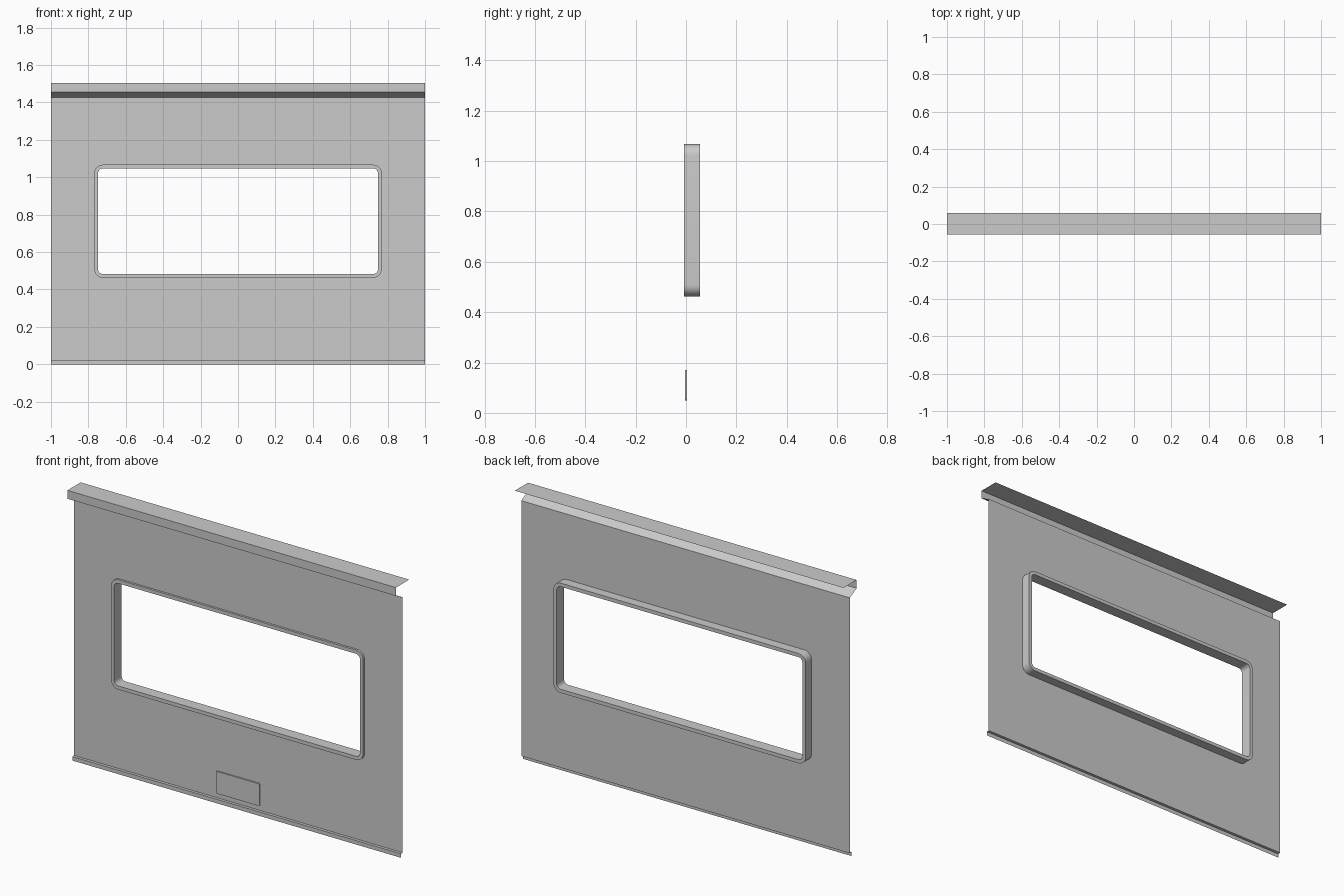
import bpy, bmesh
from math import sin, cos, pi

cube = bpy.data.objects.get("Cube")
if cube:
    bpy.data.objects.remove(cube)

grey = bpy.data.materials.new("light_grey")
grey.use_nodes = True
colour = (0.6, 0.6, 0.6, 1)
grey.diffuse_color = colour
grey.node_tree.nodes["Principled BSDF"].inputs["Base Color"].default_value = colour

WALL_Y = 0.004
WALL_BOTTOM, WALL_TOP = 0.022, 1.427
WINDOW_Z = 0.765


def finish(name, bm, smooth=False):
    mesh = bpy.data.meshes.new(name)
    bm.to_mesh(mesh)
    bm.free()
    mesh.materials.append(grey)
    obj = bpy.data.objects.new(name, mesh)
    bpy.context.collection.objects.link(obj)
    if smooth:
        bpy.ops.object.select_all(action='DESELECT')
        obj.select_set(True)
        bpy.context.view_layer.objects.active = obj
        bpy.ops.object.shade_smooth_by_angle(angle=pi / 6)
    return obj


def rounded_loop(bm, half_w, half_h, radius, y, steps=8):
    """Ring of vertices round a rounded rectangle facing the front."""
    verts = []
    corners = [(1, 1), (-1, 1), (-1, -1), (1, -1)]
    for i, (sx, sz) in enumerate(corners):
        for k in range(steps + 1):
            a = (i + k / steps) * pi / 2
            verts.append(bm.verts.new((sx * (half_w - radius) + radius * cos(a), y,
                                       WINDOW_Z + sz * (half_h - radius) + radius * sin(a))))
    return verts


def close_edges(bm, verts):
    return [bm.edges.new((v, verts[(i + 1) % len(verts)])) for i, v in enumerate(verts)]


def folded_sheet(name, profile):
    """Sheet metal strip: a (y, z) profile run along the full width."""
    bm = bmesh.new()
    rows = [[bm.verts.new((x, y, z)) for x in (-1, 1)] for y, z in profile]
    for a, b in zip(rows, rows[1:]):
        bm.faces.new((a[0], b[0], b[1], a[1]))
    return finish(name, bm)


# Wall sheet with the window opening
bm = bmesh.new()
border = [bm.verts.new((x, WALL_Y, z)) for x, z in
          ((-1, WALL_BOTTOM), (1, WALL_BOTTOM), (1, WALL_TOP), (-1, WALL_TOP))]
edges = close_edges(bm, border)
edges += close_edges(bm, rounded_loop(bm, 0.76, 0.292, 0.035, WALL_Y))
bmesh.ops.triangle_fill(bm, edges=edges, use_beauty=True, normal=(0, -1, 0))
finish("wall_panel", bm)

# Folded top flange and bottom lip
folded_sheet("top_flange", [(WALL_Y, WALL_TOP), (-0.055, 1.457), (-0.055, 1.503), (0.06, 1.503)])
folded_sheet("bottom_lip", [(WALL_Y, WALL_BOTTOM), (-0.012, WALL_BOTTOM), (-0.012, 0)])

# Window surround: a rounded ring standing proud on both sides
bm = bmesh.new()
sections = [(0, -0.008), (0.02, -0.008), (0.02, 0.056), (0, 0.056)]
loops = [rounded_loop(bm, 0.748 + d, 0.282 + d, 0.025 + d, y) for d, y in sections]
for i, loop in enumerate(loops):
    after = loops[(i + 1) % len(loops)]
    for j in range(len(loop)):
        k = (j + 1) % len(loop)
        bm.faces.new((loop[j], loop[k], after[k], after[j]))
bmesh.ops.recalc_face_normals(bm, faces=bm.faces)
finish("window_surround", bm, smooth=True)

# Small plate low on the front
bm = bmesh.new()
bmesh.ops.create_cube(bm, size=1)
for v in bm.verts:
    v.co.x *= 0.265
    v.co.y = -0.004 if v.co.y < 0 else WALL_Y - 0.0005
    v.co.z = 0.11 + v.co.z * 0.122
bmesh.ops.bevel(bm, geom=[e for e in bm.edges if abs(e.verts[0].co.y - e.verts[1].co.y) > 0.005],
                offset=0.006, segments=3, affect='EDGES', profile=0.5)
finish("front_plate", bm, smooth=True)
